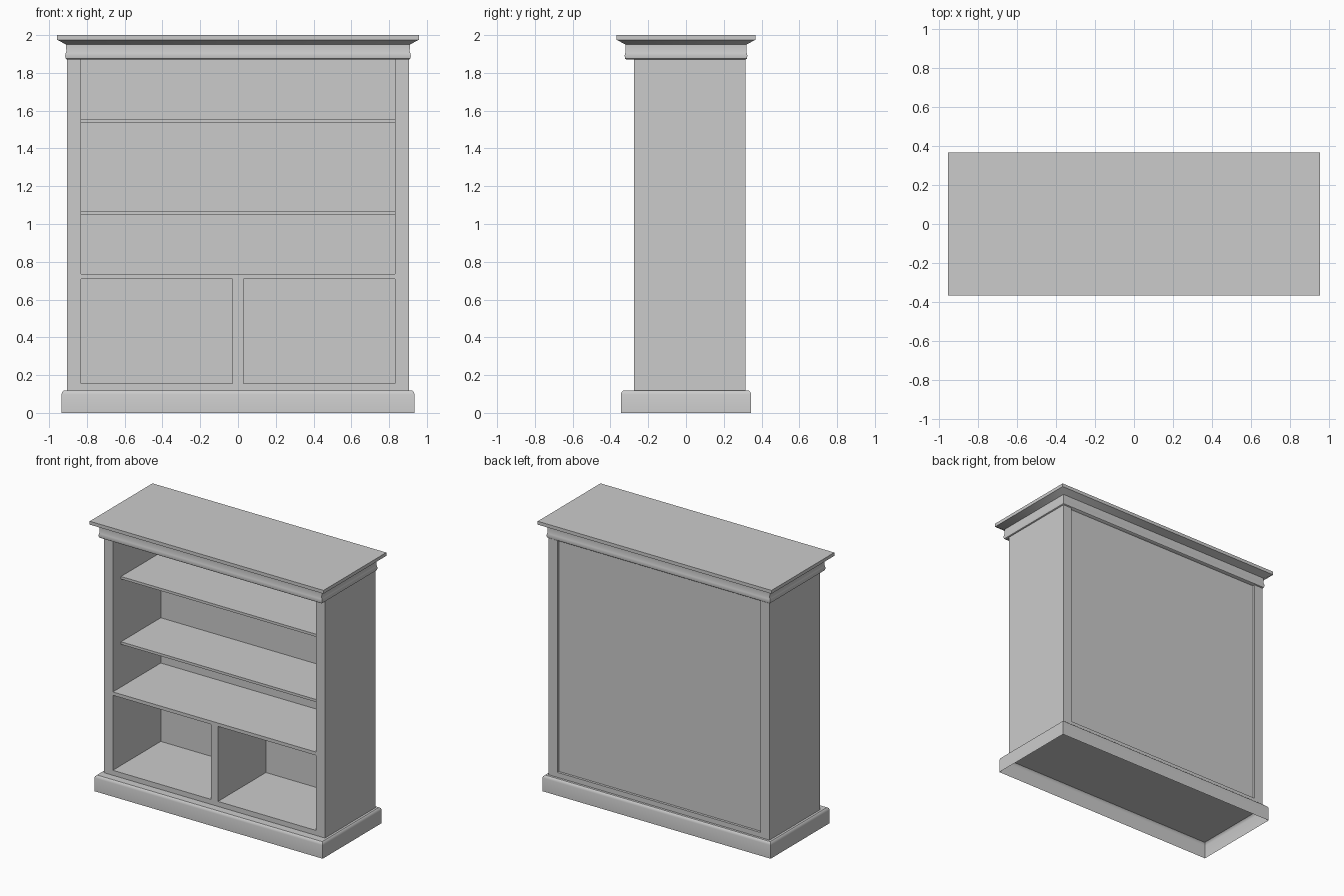
import bpy
import bmesh

if "Cube" in bpy.data.objects:
    bpy.data.objects.remove(bpy.data.objects["Cube"], do_unlink=True)

grey = bpy.data.materials.new("plain_grey")
grey.use_nodes = True
COLOUR = (0.6, 0.6, 0.6, 1.0)
grey.diffuse_color = COLOUR
grey.node_tree.nodes["Principled BSDF"].inputs["Base Color"].default_value = COLOUR

# Main dimensions
HALF_W, INNER_W = 0.905, 0.832
FRONT, BACK = -0.275, 0.315
PANEL = 0.285
BASE_TOP, FLOOR, CEILING = 0.118, 0.155, 1.87


def finish(name, bm):
    mesh = bpy.data.meshes.new(name)
    bm.to_mesh(mesh)
    bm.free()
    mesh.materials.append(grey)
    obj = bpy.data.objects.new(name, mesh)
    bpy.context.collection.objects.link(obj)
    return obj


def board(name, x, y, z):
    """Box between the given (low, high) ranges."""
    bm = bmesh.new()
    bmesh.ops.create_cube(bm, size=1)
    for v in bm.verts:
        v.co = [r[0] if c < 0 else r[1] for c, r in zip(v.co, (x, y, z))]
    return finish(name, bm)


def moulding(name, profile, close_bottom):
    """Rectangular loft: profile is (outward offset, height) from the bottom up."""
    bm = bmesh.new()
    rings = []
    for d, z in profile:
        w, h = HALF_W + d, BACK + d
        rings.append([bm.verts.new((sx * w, sy * h, z))
                      for sx, sy in ((-1, -1), (1, -1), (1, 1), (-1, 1))])
    for low, high in zip(rings, rings[1:]):
        for i in range(4):
            j = (i + 1) % 4
            bm.faces.new((low[i], low[j], high[j], high[i]))
    bm.faces.new(rings[-1])
    if close_bottom:
        bm.faces.new(rings[0][::-1])
    obj = finish(name, bm)
    bpy.ops.object.select_all(action="DESELECT")
    obj.select_set(True)
    bpy.context.view_layer.objects.active = obj
    bpy.ops.object.shade_smooth_by_angle(angle=0.7)
    return obj


# Hollow plinth and solid crown
moulding("plinth", [(0.03, 0), (0.03, 0.098), (0.026, 0.11), (0.017, BASE_TOP)], False)
moulding("crown", [(0.0, CEILING), (0.007, 1.875), (0.01, 1.89), (0.007, 1.905),
                   (0.004, 1.915), (0.005, 1.95), (0.052, 1.975), (0.052, 2.0)], True)

# Side panels
for side, s in (("left", 1), ("right", -1)):
    board(side + "_side", sorted((s * INNER_W, s * HALF_W)), (FRONT, BACK),
          (BASE_TOP, CEILING))

# Floor, back, divider and shelves
span = (-INNER_W, INNER_W)
board("floor", span, (FRONT, BACK), (BASE_TOP, FLOOR))
board("back_panel", span, (PANEL, PANEL + 0.012), (FLOOR, CEILING))
board("fixed_shelf", span, (FRONT, PANEL), (0.71, 0.735))
board("divider", (-0.029, 0.029), (FRONT, PANEL), (FLOOR, 0.71))
for name, top in (("middle_shelf", 1.07), ("upper_shelf", 1.553)):
    board(name, span, (-0.18, PANEL), (top - 0.019, top))
